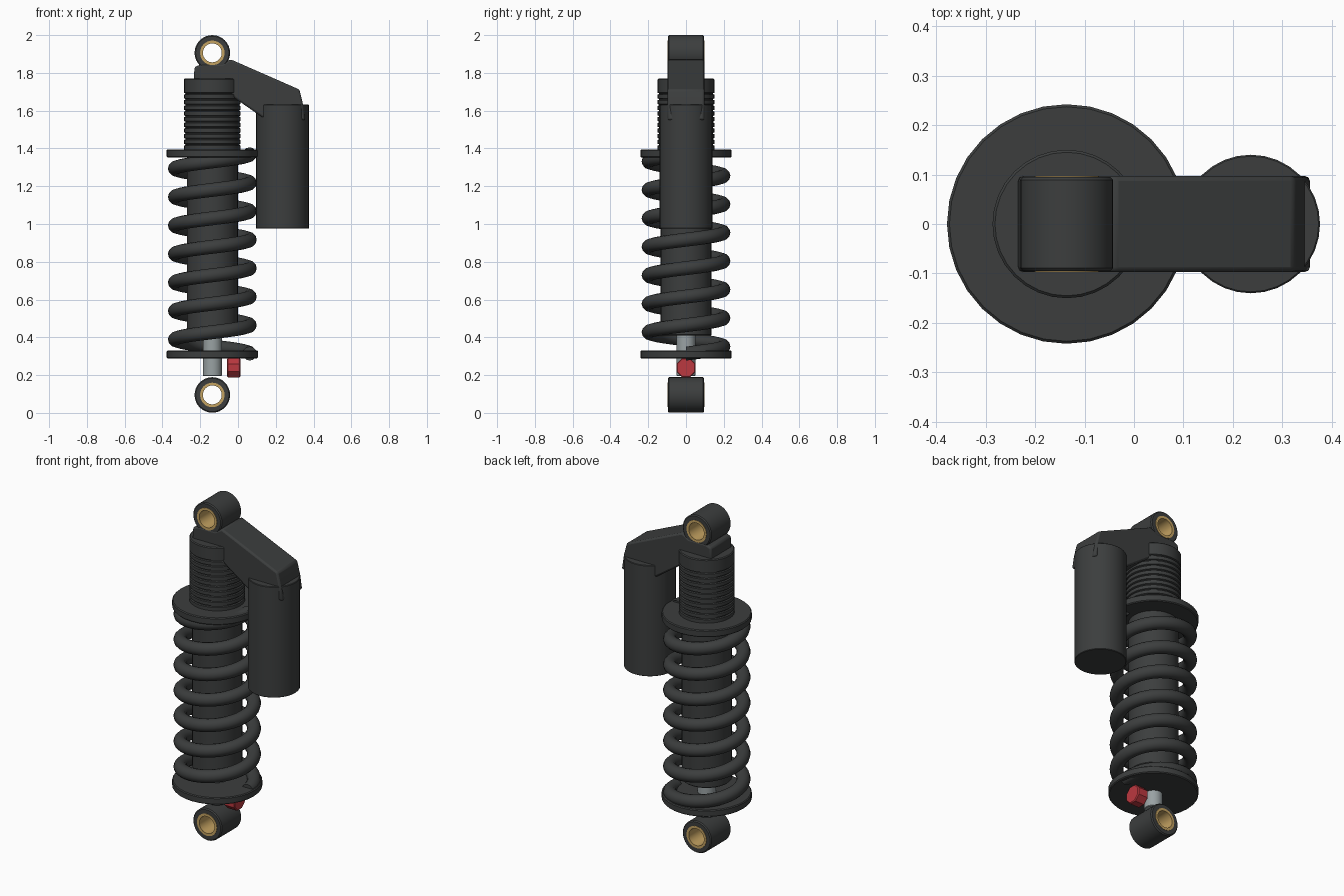
import bpy, bmesh, math
from mathutils import Matrix, Vector

if "Cube" in bpy.data.objects:
    bpy.data.objects.remove(bpy.data.objects["Cube"])

AX = -0.136   # main damper axis


def material(name, rgb):
    m = bpy.data.materials.new(name)
    m.diffuse_color = (*rgb, 1)
    m.use_nodes = True
    m.node_tree.nodes["Principled BSDF"].inputs["Base Color"].default_value = m.diffuse_color
    return m


DARK = material("dark_metal", (0.045, 0.048, 0.048))
STEEL = material("steel", (0.32, 0.36, 0.37))
GOLD = material("brass", (0.55, 0.36, 0.12))
RED = material("red", (0.5, 0.04, 0.05))


def finish(bm, name, mat, angle=35):
    bmesh.ops.recalc_face_normals(bm, faces=bm.faces)
    me = bpy.data.meshes.new(name)
    bm.to_mesh(me)
    bm.free()
    ob = bpy.data.objects.new(name, me)
    bpy.context.collection.objects.link(ob)
    me.materials.append(mat)
    bpy.ops.object.select_all(action='DESELECT')
    ob.select_set(True)
    bpy.context.view_layer.objects.active = ob
    bpy.ops.object.shade_smooth_by_angle(angle=math.radians(angle))
    return ob


def lathe(name, profile, mat, centre, axis='Z', seg=32, closed=False, turn=0):
    """Spin (radius, height) points round an axis; open profiles get end caps."""
    bm = bmesh.new()
    rings = []
    for r, h in profile:
        rings.append([bm.verts.new((r * math.cos(a), r * math.sin(a), h))
                      for a in (turn + 2 * math.pi * i / seg for i in range(seg))])
    pairs = list(zip(rings, rings[1:]))
    if closed:
        pairs.append((rings[-1], rings[0]))
    else:
        bm.faces.new(rings[0])
        bm.faces.new(rings[-1])
    for a, b in pairs:
        for i in range(seg):
            j = (i + 1) % seg
            bm.faces.new((a[i], a[j], b[j], b[i]))
    rot = {'Z': Matrix(), 'Y': Matrix.Rotation(math.pi / 2, 4, 'X'),
           'X': Matrix.Rotation(math.pi / 2, 4, 'Y')}[axis]
    bm.transform(Matrix.Translation(centre) @ rot)
    return finish(bm, name, mat)


def rod(name, r, z0, z1, mat, x=AX, c=0.005, seg=32):
    return lathe(name, [(r - c, z0), (r, z0 + c), (r, z1 - c), (r - c, z1)], mat, (x, 0, 0), seg=seg)


# Mounting eyes with brass bushings
for label, z in (("lower", 0.095), ("upper", 1.906)):
    lathe(label + "_eye", [(0.064, -0.095), (0.088, -0.095), (0.094, -0.089),
                           (0.094, 0.089), (0.088, 0.095), (0.064, 0.095)],
          DARK, (AX, 0, z), 'Y', closed=True)
    lathe(label + "_bushing", [(0.05, -0.097), (0.065, -0.097), (0.065, 0.097), (0.05, 0.097)],
          GOLD, (AX, 0, z), 'Y', closed=True)

# Damper shaft, body and spring seats
rod("shaft", 0.05, 0.195, 0.6, STEEL, c=0.003)
rod("damper_body", 0.135, 0.41, 1.38, DARK)
rod("lower_spring_seat", 0.242, 0.289, 0.33, DARK)
rod("spring_collar", 0.242, 1.353, 1.395, DARK)

# Threaded upper body
profile = [(0.15, 1.365)]
for i in range(11):
    z = 1.385 + i * 0.03
    profile += [(0.15, z), (0.143, z + 0.003), (0.143, z + 0.007), (0.15, z + 0.01)]
profile += [(0.15, 1.765), (0.145, 1.77)]
lathe("threaded_body", profile, DARK, (AX, 0, 0))

# Coil spring swept along a helix
bm = bmesh.new()
TURNS, STEPS, R, W = 7, 36, 0.198, 0.037
z0, z1 = 0.314, 1.369
prev = None
for k in range(TURNS * STEPS + 1):
    a = 2 * math.pi * k / STEPS
    out = Vector((math.cos(a), math.sin(a), 0))
    c = out * R + Vector((AX, 0, z0 + (z1 - z0) * k / (TURNS * STEPS)))
    ring = [bm.verts.new(c + W * (out * math.cos(t) + Vector((0, 0, math.sin(t)))))
            for t in (2 * math.pi * j / 12 for j in range(12))]
    if prev:
        for j in range(12):
            n = (j + 1) % 12
            bm.faces.new((prev[j], prev[n], ring[n], ring[j]))
    else:
        bm.faces.new(ring)
    prev = ring
bm.faces.new(prev)
finish(bm, "coil_spring", DARK, 50)

# Reservoir
rod("reservoir", 0.14, 0.975, 1.632, DARK, x=0.236, c=0.003)

# Bridge arm between upper eye and reservoir
outline = [(-0.235, 1.755), (-0.23, 1.832), (-0.19, 1.846), (-0.085, 1.846), (-0.04, 1.872),
           (0.325, 1.712), (0.345, 1.63), (0.357, 1.55), (0.15, 1.55), (-0.03, 1.675), (-0.10, 1.755)]
bm = bmesh.new()
face = bm.faces.new([bm.verts.new((x, -0.097, z)) for x, z in outline])
ext = bmesh.ops.extrude_face_region(bm, geom=[face])
bmesh.ops.translate(bm, vec=(0, 0.194, 0),
                    verts=[v for v in ext["geom"] if isinstance(v, bmesh.types.BMVert)])
arm = finish(bm, "bridge_arm", DARK)
bevel = arm.modifiers.new("bevel", 'BEVEL')
bevel.width = 0.01
bevel.segments = 2

# Red adjuster knob
lathe("adjuster_knob", [(0.05, -0.035), (0.055, -0.03), (0.055, 0.03), (0.05, 0.035)],
      RED, (-0.022, 0, 0.239), 'X', seg=8, turn=math.pi / 8)
